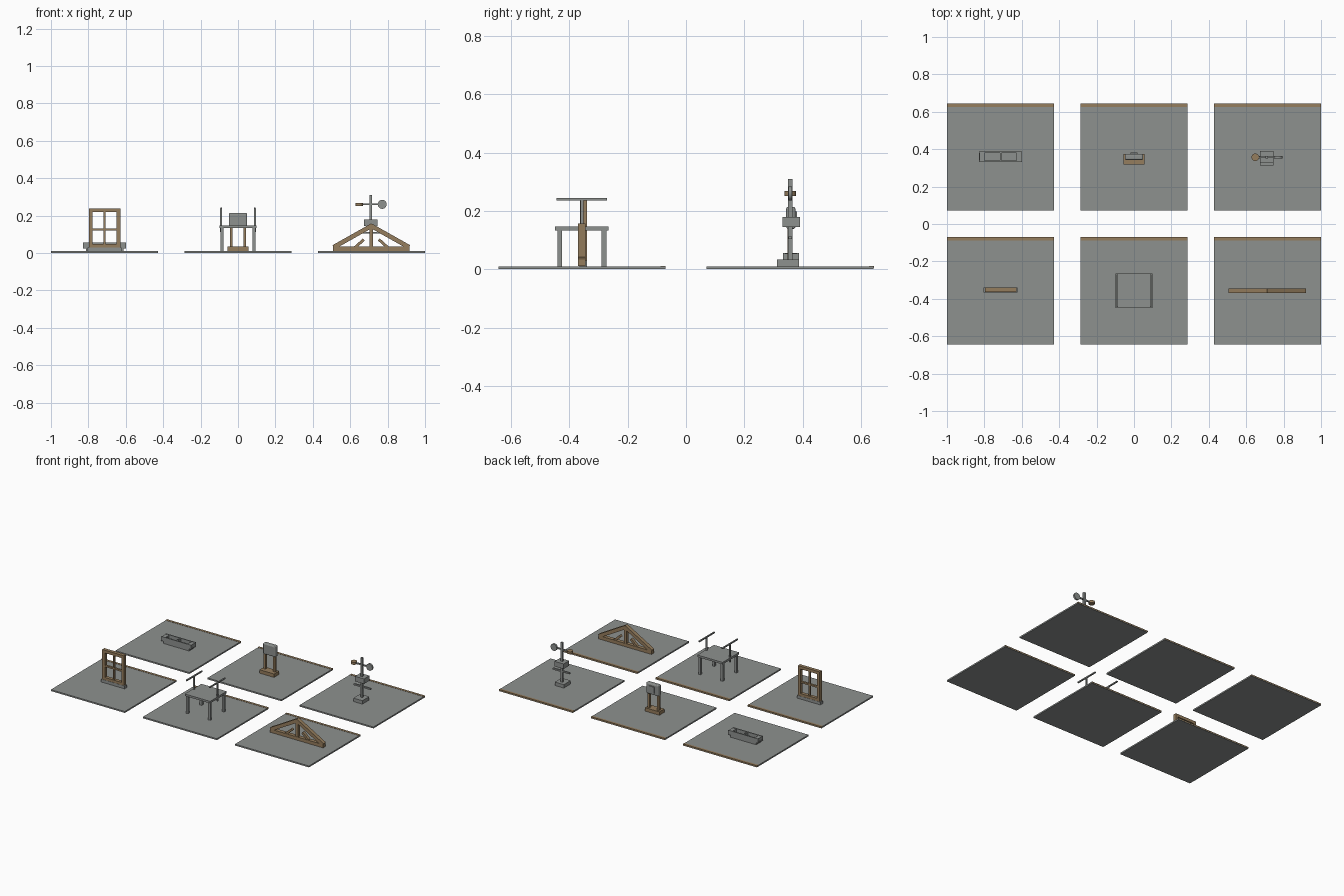
import bpy
from math import atan2, hypot, pi
from mathutils import Vector

if "Cube" in bpy.data.objects:
    bpy.data.objects.remove(bpy.data.objects["Cube"])


def material(name, rgb):
    m = bpy.data.materials.new(name)
    m.use_nodes = True
    m.diffuse_color = (*rgb, 1)
    bsdf = m.node_tree.nodes["Principled BSDF"]
    bsdf.inputs["Base Color"].default_value = (*rgb, 1)
    bsdf.inputs["Roughness"].default_value = 0.8
    return m


GRAY = material("weathered gray", (0.27, 0.285, 0.275))
WOOD = material("brown wood", (0.30, 0.205, 0.11))
COL, ROW = 0.713, 0.357
FLOOR = 0.01


def box(name, mat, centre, size, turn=0, bevel=0):
    bpy.ops.mesh.primitive_cube_add(size=1, location=centre, rotation=(0, turn, 0))
    ob = bpy.context.object
    ob.name = name
    ob.scale = size
    bpy.ops.object.transform_apply(location=False, rotation=False, scale=True)
    ob.data.materials.append(mat)
    if bevel:
        mod = ob.modifiers.new("rounding", "BEVEL")
        mod.width, mod.segments = bevel, 3
    return ob


def beam(name, mat, a, b, y, thick, depth):
    # Straight timber between two (x, z) points
    dx, dz = b[0] - a[0], b[1] - a[1]
    mid = ((a[0] + b[0]) / 2, y, (a[1] + b[1]) / 2)
    return box(name, mat, mid, (hypot(dx, dz), depth, thick), -atan2(dz, dx))


def disc(name, mat, centre, radius, depth, tilt=0):
    bpy.ops.mesh.primitive_cylinder_add(vertices=24, radius=radius, depth=depth,
                                        location=centre, rotation=(tilt, 0, 0))
    ob = bpy.context.object
    ob.name = name
    ob.data.materials.append(mat)
    bpy.ops.object.shade_smooth_by_angle()
    return ob


# Six ground tiles, each with a wooden edging at the back
for x in (-COL, 0, COL):
    for y in (-ROW, ROW):
        box("ground_tile", GRAY, (x, y, 0.005), (0.573, 0.572, 0.01))
        box("tile_edging", WOOD, (x, y + 0.278, 0.0075), (0.573, 0.017, 0.008))

# Window frame with cross bars and sill
x, y = -COL, -0.352
for s in (-1, 1):
    box("window_jamb", WOOD, (x + s * 0.074, y, 0.133), (0.02, 0.024, 0.21))
for z in (0.229, 0.038):
    box("window_rail", WOOD, (x, y, z), (0.168, 0.024, 0.02))
box("window_mullion", WOOD, (x, y, 0.133), (0.011, 0.014, 0.18))
box("window_transom", WOOD, (x, y, 0.125), (0.13, 0.014, 0.011))
box("window_sill", GRAY, (x, y, 0.02), (0.182, 0.027, 0.02))

# Table with a T-shaped rail on each side
box("table_top", GRAY, (0, -ROW, 0.14), (0.196, 0.184, 0.014))
for s in (-1, 1):
    for t in (-1, 1):
        box("table_leg", GRAY, (s * 0.086, -ROW + t * 0.076, 0.071), (0.016, 0.016, 0.125))
    box("rail_post", GRAY, (s * 0.09, -ROW, 0.175), (0.01, 0.01, 0.125))
    box("hand_rail", GRAY, (s * 0.09, -ROW, 0.24), (0.009, 0.172, 0.008))

# Roof truss
y = -ROW
box("truss_tie_beam", WOOD, (COL, y, 0.022), (0.41, 0.026, 0.023))
box("truss_king_post", WOOD, (COL, y, 0.085), (0.02, 0.024, 0.11))
for s in (-1, 1):
    beam("truss_rafter", WOOD, (COL + s * 0.202, 0.031), (COL - s * 0.004, 0.147), y, 0.024, 0.026)
    beam("truss_strut", WOOD, (COL + s * 0.087, 0.03), (COL + s * 0.04, 0.072), y, 0.015, 0.02)

# Open trough with partitions
x, y = -COL, 0.36
box("trough_foot", GRAY, (x, y, 0.018), (0.2, 0.05, 0.018))
box("trough_floor", GRAY, (x, y, 0.029), (0.23, 0.054, 0.008))
for s in (-1, 1):
    box("trough_side", GRAY, (x, y + s * 0.024, 0.042), (0.23, 0.007, 0.028))
    box("trough_end", GRAY, (x + s * 0.1, y, 0.042), (0.028, 0.045, 0.024))
box("trough_partition", GRAY, (x, y, 0.042), (0.008, 0.045, 0.026))

# Panel on two wooden posts
box("panel_base", WOOD, (0, 0.347, 0.022), (0.112, 0.056, 0.024))
for s in (-1, 1):
    box("panel_post", WOOD, (s * 0.037, 0.355, 0.085), (0.014, 0.016, 0.11))
panel = box("panel", GRAY, (0, 0.359, 0.176), (0.098, 0.032, 0.076), bevel=0.008)
box("panel_back_plate", GRAY, (0, 0.377, 0.176), (0.04, 0.008, 0.045))

# Mast with foot, control box and cross arms
x, y = 0.71, ROW
box("mast_foot", GRAY, (x, 0.35, 0.022), (0.07, 0.076, 0.024))
box("mast", GRAY, (x, y, 0.165), (0.015, 0.015, 0.29))
box("mast_box", GRAY, (x, 0.36, 0.162), (0.07, 0.06, 0.035))
box("lower_arm", GRAY, (x + 0.005, y, 0.108), (0.13, 0.012, 0.01))
box("upper_arm", GRAY, (x + 0.005, y, 0.26), (0.13, 0.009, 0.009))
disc("wooden_cup", WOOD, (0.648, y, 0.26), 0.02, 0.017)
disc("dish", GRAY, (0.771, y, 0.26), 0.024, 0.012, pi / 2)
